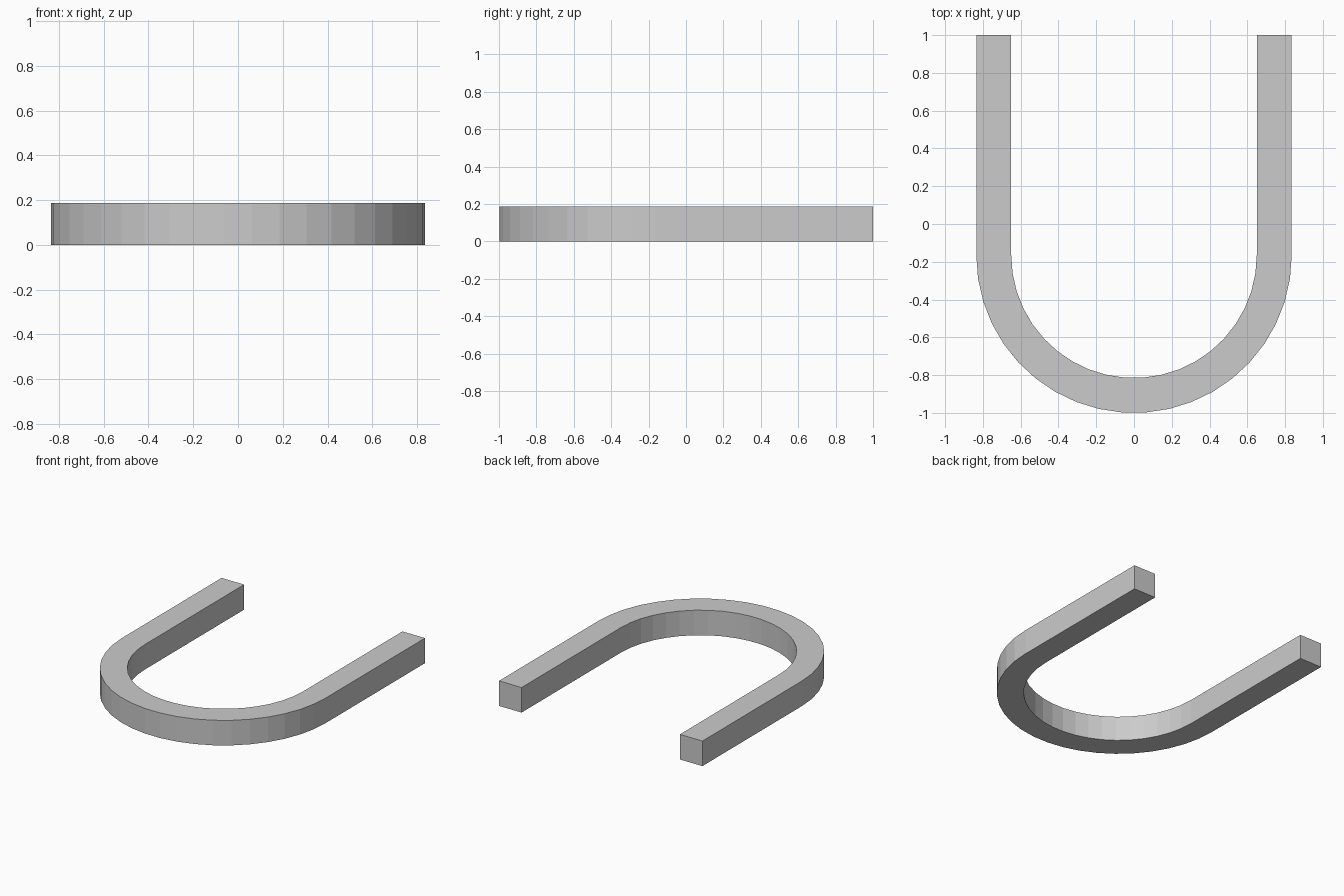
import bpy, bmesh
from math import sin, cos, pi

if "Cube" in bpy.data.objects:
    bpy.data.objects.remove(bpy.data.objects["Cube"])

OUTER, INNER = 0.835, 0.65   # bend radii
CENTRE_Y, TIP_Y = -0.165, 1.0
HEIGHT, SEGMENTS = 0.186, 21


def u_path(radius):
    """Left tip, half-circle bend, right tip."""
    bend = [(radius * cos(pi + pi * i / SEGMENTS),
             CENTRE_Y + radius * sin(pi + pi * i / SEGMENTS))
            for i in range(SEGMENTS + 1)]
    return [(-radius, TIP_Y)] + bend + [(radius, TIP_Y)]


# U-shaped bar: flat outline extruded upward
bm = bmesh.new()
outline = u_path(OUTER) + u_path(INNER)[::-1]
face = bm.faces.new([bm.verts.new((x, y, 0)) for x, y in outline])
extruded = bmesh.ops.extrude_face_region(bm, geom=[face], use_keep_orig=True)
top_verts = [g for g in extruded["geom"] if isinstance(g, bmesh.types.BMVert)]
bmesh.ops.translate(bm, verts=top_verts, vec=(0, 0, HEIGHT))
bmesh.ops.recalc_face_normals(bm, faces=bm.faces)

mesh = bpy.data.meshes.new("u_bar")
bm.to_mesh(mesh)
bm.free()
bpy.context.collection.objects.link(bpy.data.objects.new("u_bar", mesh))
